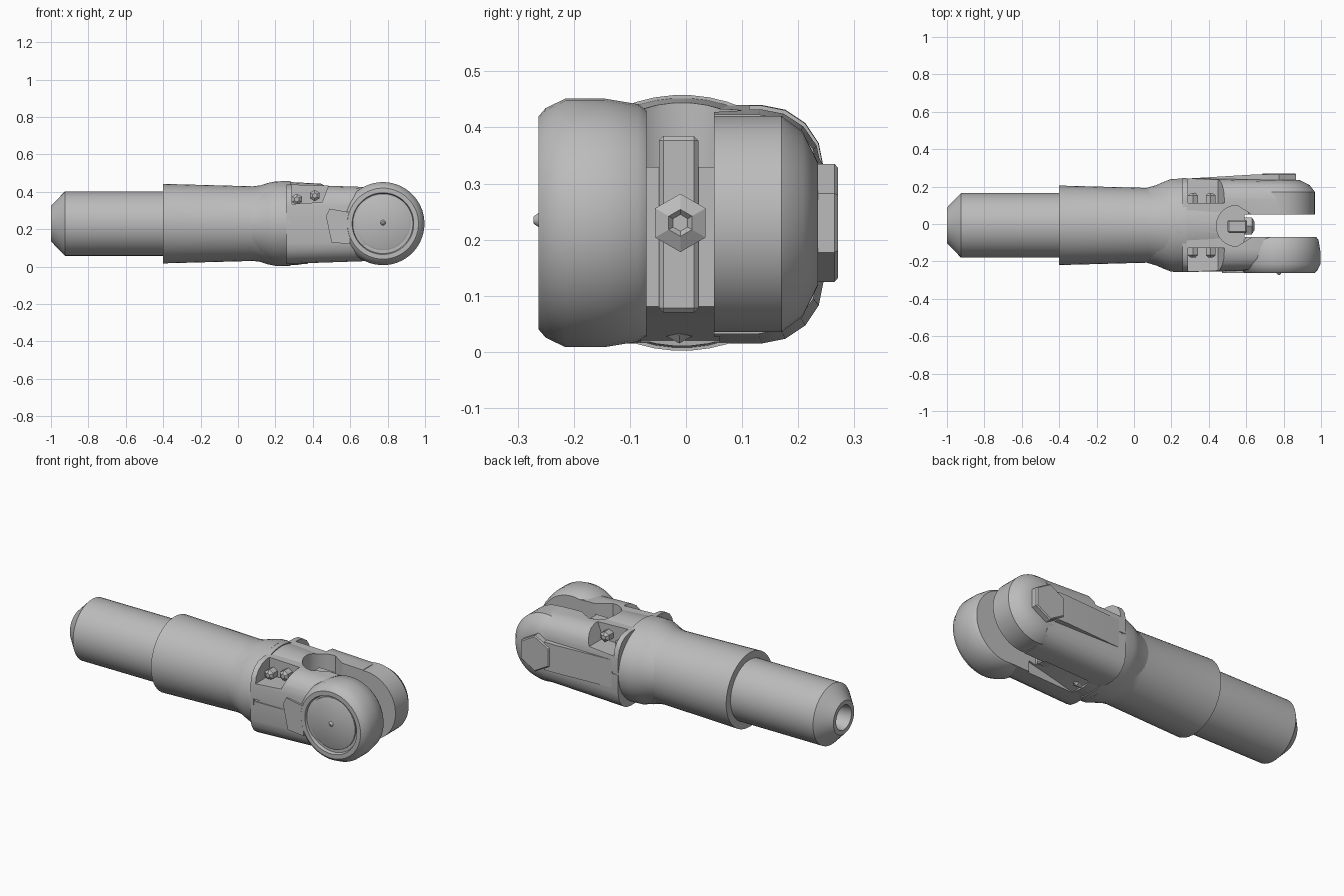
import bpy, bmesh, math
from mathutils import Matrix, Vector

if "Cube" in bpy.data.objects:
    bpy.data.objects.remove(bpy.data.objects["Cube"])

CY, CZ = -0.007, 0.23      # shaft axis
PIN_X = 0.775              # pin axis

steel = bpy.data.materials.new("brushed grey")
steel.use_nodes = True
GREY = (0.5, 0.5, 0.5, 1)
steel.diffuse_color = GREY
steel.node_tree.nodes["Principled BSDF"].inputs["Base Color"].default_value = GREY


def finish(name, bm):
    bmesh.ops.remove_doubles(bm, verts=bm.verts, dist=1e-5)
    bmesh.ops.recalc_face_normals(bm, faces=bm.faces)
    mesh = bpy.data.meshes.new(name)
    bm.to_mesh(mesh)
    bm.free()
    ob = bpy.data.objects.new(name, mesh)
    bpy.context.collection.objects.link(ob)
    mesh.materials.append(steel)
    smooth(ob)
    return ob


def smooth(ob):
    bpy.ops.object.select_all(action='DESELECT')
    ob.select_set(True)
    bpy.context.view_layer.objects.active = ob
    bpy.ops.object.shade_smooth_by_angle(angle=math.radians(30))


def lathe(name, profile, axis='X', centre=(0, CY, CZ), segs=48, squash=1.0):
    """Spin (position, radius) pairs about an axis through centre."""
    bm = bmesh.new()
    rings = []
    for t, r in profile:
        ring = []
        for i in range(segs):
            a = math.tau * (i + 0.5) / segs
            c, s = r * math.cos(a), r * math.sin(a)
            p = (t, c * squash, s) if axis == 'X' else (c, t, s)
            ring.append(bm.verts.new(Vector(p) + Vector(centre)))
        rings.append(ring)
    for a, b in zip(rings, rings[1:]):
        for i in range(segs):
            j = (i + 1) % segs
            bm.faces.new((a[i], a[j], b[j], b[i]))
    bm.faces.new(rings[0])
    bm.faces.new(rings[-1])
    return finish(name, bm)


def box(name, lo, hi, bevel=0, axis=None, segments=4):
    """Box between two corners; bevels all edges or those along one axis."""
    lo, hi = Vector(lo), Vector(hi)
    bm = bmesh.new()
    bmesh.ops.create_cube(bm, size=1, matrix=Matrix.Translation((lo + hi) / 2)
                          @ Matrix.Diagonal((*(hi - lo), 1)))
    if bevel:
        edges = [e for e in bm.edges if axis is None or
                 abs((e.verts[0].co - e.verts[1].co)[axis]) > 1e-4]
        bmesh.ops.bevel(bm, geom=edges, offset=bevel, segments=segments,
                        profile=0.5, affect='EDGES')
    return finish(name, bm)


def prism(name, outline, lo, hi, axis=1):
    """Extrude an outline along y (axis 1) or z (axis 2)."""
    bm = bmesh.new()
    ends = [[bm.verts.new((a, t, b) if axis == 1 else (a, b, t)) for a, b in outline]
            for t in (lo, hi)]
    n = len(outline)
    for i in range(n):
        j = (i + 1) % n
        bm.faces.new((ends[0][i], ends[0][j], ends[1][j], ends[1][i]))
    for end in ends:
        bm.faces.new(end)
    return finish(name, bm)


def cut(target, cutters):
    for c in cutters:
        mod = target.modifiers.new("cut", 'BOOLEAN')
        mod.operation, mod.solver, mod.object = 'DIFFERENCE', 'EXACT', c
        bpy.ops.object.select_all(action='DESELECT')
        target.select_set(True)
        bpy.context.view_layer.objects.active = target
        bpy.ops.object.modifier_apply(modifier=mod.name)
    smooth(target)


# Shaft with a chamfered, bored tip
lathe("shaft", [(-0.9, 0.055), (-1, 0.07), (-1, 0.095), (-0.925, 0.173), (-0.35, 0.173)])

# Sleeve, and the collar it flares into
lathe("sleeve", [(-0.4, 0.16), (-0.4, 0.213), (0.08, 0.2), (0.12, 0.205),
                 (0.16, 0.218), (0.2, 0.226), (0.25, 0.228), (0.25, 0.1)])
lathe("collar", [(0.06, 0.1), (0.06, 0.18), (0.12, 0.196), (0.16, 0.212), (0.2, 0.226),
                 (0.28, 0.228), (0.28, 0.1)], squash=1.1)

# Fork body, tapering towards the pin
body = box("fork_body", (0.26, -0.257, 0.015), (0.76, 0.245, 0.44), 0.11, axis=0)
for v in body.data.vertices:
    if v.co.x > 0.5:
        v.co.z = CZ + (v.co.z - CZ) * 0.92
        v.co.y = CY + (v.co.y - CY) * 0.96
crown = lathe("fork_crown", [(0.25, 0.15), (0.25, 0.224), (0.45, 0.214), (0.58, 0.205),
                             (0.58, 0.1)], squash=1.08)

# Slot between the arms, scoop above it, sloping channel below, upper side pockets
scoop = [(0.55 + 0.11 * math.cos(a), -0.01 + 0.11 * math.sin(a))
         for a in (math.pi / 2 + math.pi * i / 16 for i in range(17))]
cutters = [
    box("slot_cutter", (0.59, -0.07, -0.1), (1.2, 0.05, 0.6)),
    prism("scoop_cutter", scoop + [(0.63, -0.07), (0.63, 0.05)], 0.33, 0.6, axis=2),
    prism("channel_cutter", [(0.32, -0.1), (0.34, 0.02), (0.45, 0.05), (0.63, 0.09),
                             (0.63, -0.1)], -0.08, 0.06)]
pocket = [(0.29, 0.335), (0.45, 0.345), (0.52, 0.53), (0.29, 0.53)]
for side in (-1, 1):
    cutters.append(prism("pocket_cutter", pocket, CY + side * 0.12, CY + side * 0.4))
for y in (-0.31, 0.24):
    cutters.append(box("groove_cutter", (0.26, y, 0.233), (0.5, y + 0.06, 0.245)))
for part in (body, crown):
    cut(part, cutters)
for c in cutters:
    bpy.data.objects.remove(c)

# Bolts seated in the pockets
for side, label in ((-1, "front"), (1, "back")):
    for x, z in ((0.315, 0.36), (0.41, 0.38)):
        lathe(f"{label}_pocket_bolt", [(0, 0.03), (side * 0.05, 0.03),
              (side * 0.062, 0.014)], 'Y', (x, CY + side * 0.11, z), segs=6)

# Front lug: wide ring with a recessed cap and a low pointed pin
lathe("front_lug", [(-0.07, 0.1), (-0.07, 0.2), (-0.085, 0.212), (-0.145, 0.222),
                    (-0.215, 0.222), (-0.25, 0.205), (-0.263, 0.19), (-0.263, 0.165),
                    (-0.245, 0.16), (-0.245, 0.05)], 'Y', (PIN_X, 0, CZ))
lathe("front_pin_cap", [(-0.2, 0.148), (-0.252, 0.148), (-0.256, 0.14), (-0.261, 0.014),
                        (-0.272, 0.006)], 'Y', (PIN_X, 0, CZ + 0.005), segs=24)

# Back lug: smaller and domed, with a six-sided pin head
lathe("back_lug", [(0.05, 0.1), (0.05, 0.193), (0.17, 0.193), (0.208, 0.165),
                   (0.235, 0.11), (0.235, 0.05)], 'Y', (PIN_X, 0, CZ - 0.002))
lathe("back_pin_head", [(0.2, 0.105), (0.265, 0.105), (0.271, 0.098)], 'Y',
      (PIN_X, 0, CZ), segs=6)

# Raised webs that join the arms to the lugs
web = [(0.47, 0.27), (0.49, 0.31), (0.6, 0.29), (0.6, 0.12), (0.5, 0.13)]
prism("front_web", web, -0.262, -0.2)
prism("back_web", [(0.3, 0.2), (0.3, 0.244), (0.65, 0.265), (0.72, 0.265), (0.72, 0.2)],
      0.15, 0.31, axis=2)

# Centre strip and stop screw at the root of the slot, nub in the lower channel
box("slot_strip", (0.5, -0.048, 0.07), (0.605, 0.022, 0.385), 0.008, segments=1)
lathe("stop_screw", [(0.58, 0.052), (0.63, 0.052), (0.645, 0.024), (0.635, 0.015)],
      centre=(0, -0.01, CZ), segs=6)
lathe("lower_nub", [(0.33, 0.027), (0.37, 0.027), (0.385, 0.012)],
      centre=(0, -0.012, 0.042), segs=6)
